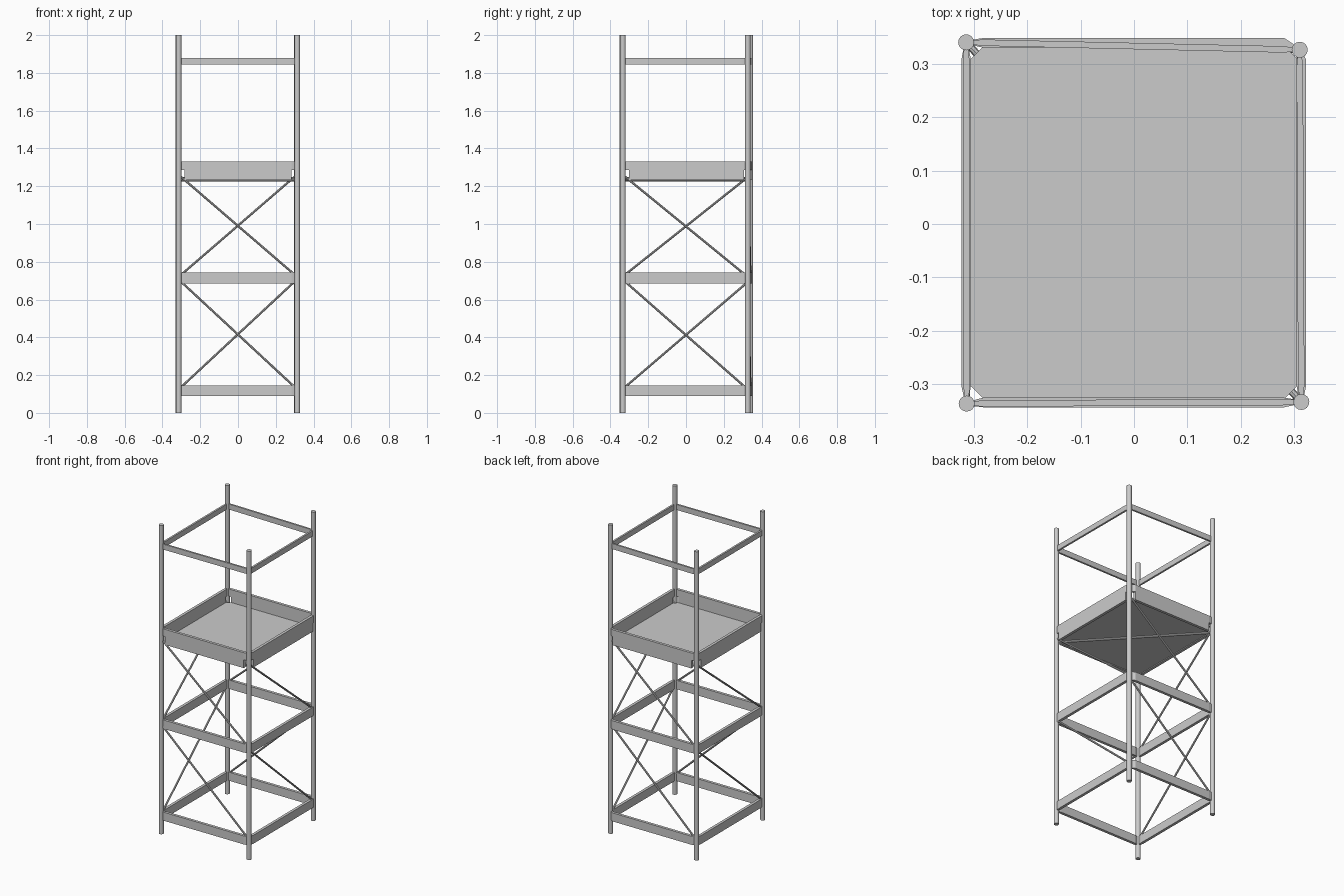
import bpy, bmesh
from mathutils import Vector

if "Cube" in bpy.data.objects:
    bpy.data.objects.remove(bpy.data.objects["Cube"])

# Post centres, in order round the tower: front left, front right, back right, back left
POSTS = [Vector((-0.314, -0.337)), Vector((0.314, -0.334)),
         Vector((0.311, 0.327)), Vector((-0.315, 0.341))]
# Straight-line rectangle that the wide part of the frames follows
RECT = [Vector((-0.315, -0.335)), Vector((0.314, -0.335)),
        Vector((0.314, 0.340)), Vector((-0.315, 0.340))]
SIDES = ["front", "right", "back", "left"]


def finish(bm, name):
    bmesh.ops.remove_doubles(bm, verts=bm.verts, dist=1e-5)
    bmesh.ops.recalc_face_normals(bm, faces=bm.faces)
    me = bpy.data.meshes.new(name)
    bm.to_mesh(me)
    bm.free()
    ob = bpy.data.objects.new(name, me)
    bpy.context.collection.objects.link(ob)
    return ob


def rod(name, a, b, r, sides):
    a, b = Vector(a), Vector(b)
    bm = bmesh.new()
    bmesh.ops.create_cone(bm, cap_ends=True, segments=sides, radius1=r,
                          radius2=r, depth=(b - a).length)
    ob = finish(bm, name)
    ob.location = (a + b) / 2
    ob.rotation_euler = (b - a).to_track_quat('Z', 'Y').to_euler()
    bpy.ops.object.select_all(action='DESELECT')
    ob.select_set(True)
    bpy.context.view_layer.objects.active = ob
    bpy.ops.object.shade_smooth_by_angle()
    return ob


def rail(name, i, z0, z1, thick, corners, tip_z0=None):
    """Flat bar between two posts, narrowing at both ends."""
    j = (i + 1) % 4
    a, b, p, q = POSTS[i], POSTS[j], corners[i], corners[j]
    d = (q - p).normalized()
    n = Vector((-d.y, d.x))
    s, e = p + d * 0.032, q - d * 0.032
    tip = z0 if tip_z0 is None else tip_z0
    stations = [(a, 0.006, tip), (s, thick, tip), (s, thick, z0),
                (e, thick, z0), (e, thick, tip), (b, 0.006, tip)]
    if tip_z0 is None:
        stations = [stations[k] for k in (0, 1, 3, 5)]
    bm = bmesh.new()
    rings = []
    for c, t, lo in stations:
        l, r = c + n * t / 2, c - n * t / 2
        rings.append([bm.verts.new(v) for v in
                      ((*l, lo), (*r, lo), (*r, z1), (*l, z1))])
    for u, v in zip(rings, rings[1:]):
        for k in range(4):
            m = (k + 1) % 4
            bm.faces.new((u[k], u[m], v[m], v[k]))
    bm.faces.new(rings[0])
    bm.faces.new(rings[-1])
    bmesh.ops.dissolve_degenerate(bm, dist=1e-5, edges=bm.edges)
    return finish(bm, name)


# Four uprights
for k, p in enumerate(POSTS):
    rod(f"post_{k + 1}", (*p, 0), (*p, 2), 0.015, 16)

for i, side in enumerate(SIDES):
    # Horizontal frames, tray walls and guard rails
    rail(f"lower_rail_{side}", i, 0.09, 0.145, 0.018, RECT)
    rail(f"middle_rail_{side}", i, 0.685, 0.742, 0.018, RECT)
    rail(f"tray_wall_{side}", i, 1.232, 1.332, 0.018, RECT, 1.285)
    rail(f"guard_rail_{side}", i, 1.845, 1.88, 0.012, POSTS)
    # One diagonal per bay, high at the left end seen from outside
    a, b = POSTS[i], POSTS[(i + 1) % 4]
    d = (b - a).normalized() * 0.012
    for bay, lo, hi in (("lower", 0.135, 0.695), ("upper", 0.73, 1.25)):
        rod(f"{bay}_brace_{side}", (*(a + d), hi), (*(b - d), lo), 0.006, 8)

# Tray floor with cut corners
x, y0, y1, c = 0.308, -0.330, 0.336, 0.028
outline = [(-x + c, y0), (x - c, y0), (x, y0 + c), (x, y1 - c),
           (x - c, y1), (-x + c, y1), (-x, y1 - c), (-x, y0 + c)]
bm = bmesh.new()
face = bm.faces.new([bm.verts.new((px, py, 1.237)) for px, py in outline])
ext = bmesh.ops.extrude_face_region(bm, geom=[face])
bmesh.ops.translate(bm, vec=(0, 0, 0.012),
                    verts=[g for g in ext["geom"] if isinstance(g, bmesh.types.BMVert)])
finish(bm, "tray_floor")

# Flat diagonal under the tray
rod("tray_brace", (*POSTS[1], 1.232), (*POSTS[3], 1.232), 0.007, 8)
